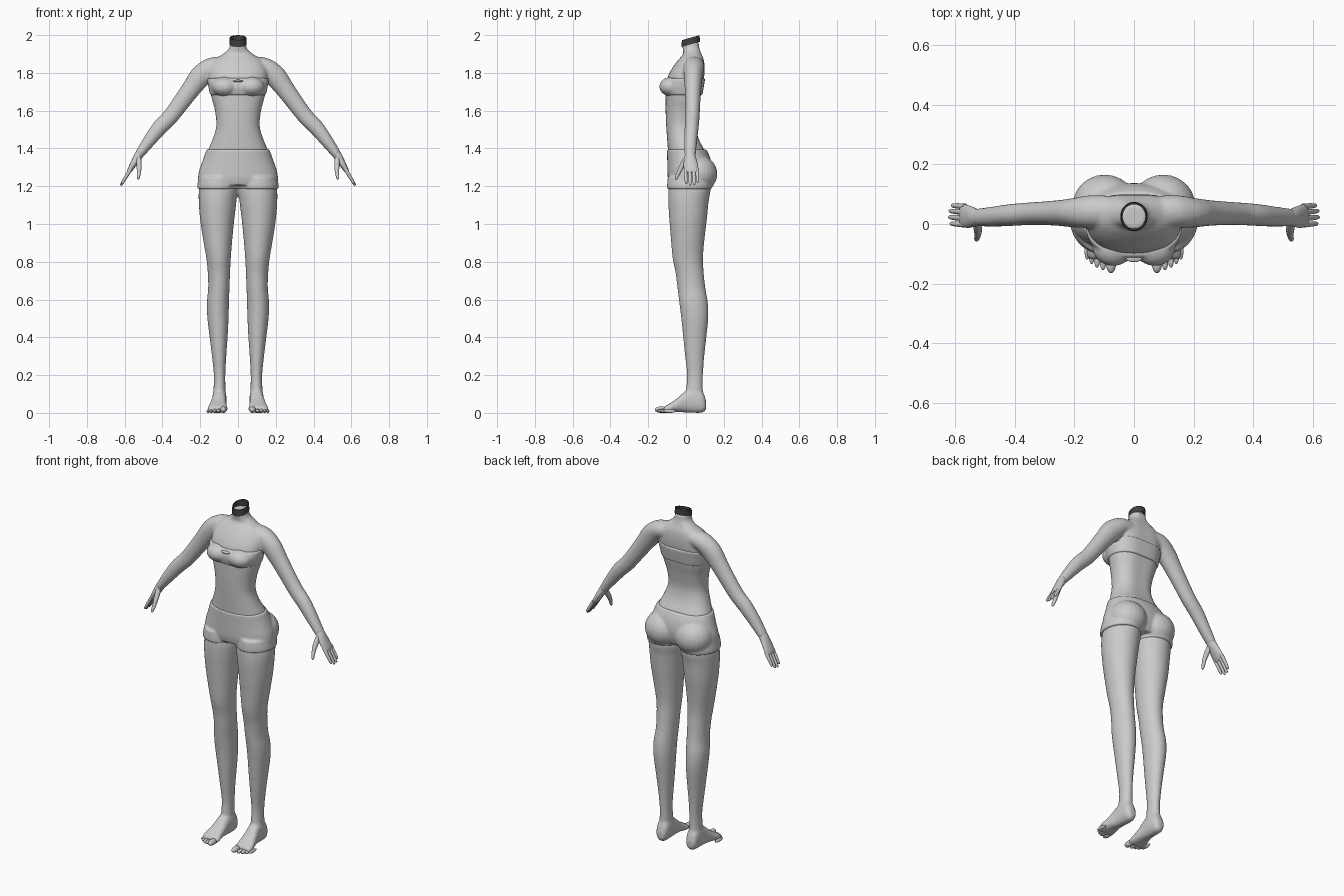
import bpy, bmesh, math
from mathutils import Vector, Matrix

if "Cube" in bpy.data.objects:
    bpy.data.objects.remove(bpy.data.objects["Cube"])


def material(name, value):
    mat = bpy.data.materials.new(name)
    mat.use_nodes = True
    colour = (value, value, value, 1)
    mat.diffuse_color = colour
    mat.node_tree.nodes["Principled BSDF"].inputs["Base Color"].default_value = colour
    return mat


LIGHT = material("light grey", 0.6)
DARK = material("dark grey", 0.05)
X, Y, Z = Vector((1, 0, 0)), Vector((0, 1, 0)), Vector((0, 0, 1))


def refine(rows, steps=4):
    """Pass a smooth curve through the rows of measurements."""
    out = []
    last = len(rows) - 1
    for i in range(last):
        quad = [rows[max(i - 1, 0)], rows[i], rows[i + 1], rows[min(i + 2, last)]]
        for k in range(steps):
            t = k / steps
            out.append([b + t * (c - a) / 2 + t * t * (a - 2.5 * b + 2 * c - d / 2)
                        + t ** 3 * (1.5 * (b - c) + (d - a) / 2)
                        for a, b, c, d in zip(*quad)])
    return out + [rows[last]]


def loft(bm, sections, power=1.0, groove=0.0, count=40, caps=True):
    """Skin a list of (centre, half width vector, half depth vector)."""
    rings = []
    for centre, u, v in sections:
        ring = []
        for k in range(count):
            a = math.tau * k / count
            c, s = math.cos(a), math.sin(a)
            depth = math.copysign(abs(s) ** power, s) * (1 - groove * max(s, 0) ** 12)
            width = math.copysign(abs(c) ** power, c)
            ring.append(bm.verts.new(centre + u * width + v * depth))
        rings.append(ring)
    for low, high in zip(rings, rings[1:]):
        for k in range(count):
            n = (k + 1) % count
            bm.faces.new((low[k], low[n], high[n], high[k]))
    if caps:
        bm.faces.new(rings[0])
        bm.faces.new(rings[-1])


def upright(bm, rows, side=1, grow=0.0, **options):
    """Rows of height, inner x, outer x, front y, back y."""
    loft(bm, [(Vector((side * (a + b) / 2, (f + k) / 2, z)),
               X * ((b - a) / 2 + grow), Y * ((k - f) / 2 + grow))
              for z, a, b, f, k in refine(rows)], **options)


def trunk(bm, rows, **options):
    """Rows of height, half width, front y, back y."""
    upright(bm, [(z, -w, w, f, k) for z, w, f, k in rows], **options)


def limb(bm, rows, side, count=24):
    """Rows of x, y, z, radius in the front plane, radius in depth."""
    rows = refine(rows)
    points = [Vector((side * r[0], r[1], r[2])) for r in rows]
    sections = []
    for i, (p, r) in enumerate(zip(points, rows)):
        t = (points[min(i + 1, len(points) - 1)] - points[max(i - 1, 0)]).normalized()
        v = (Y - t * Y.dot(t)).normalized()
        sections.append((p, v.cross(t) * r[3], v * r[4]))
    loft(bm, sections, count=count)


def blob(bm, centre, radii):
    bmesh.ops.create_uvsphere(bm, u_segments=24, v_segments=14, radius=1,
                              matrix=Matrix.Translation(centre) @ Matrix.Diagonal((*radii, 1)))


def finish(name, bm, mat=LIGHT, voxel=0.0, soften=6):
    bmesh.ops.recalc_face_normals(bm, faces=bm.faces)
    mesh = bpy.data.meshes.new(name)
    bm.to_mesh(mesh)
    bm.free()
    mesh.materials.append(mat)
    obj = bpy.data.objects.new(name, mesh)
    bpy.context.collection.objects.link(obj)
    if voxel:
        # Fuse overlapping volumes into one soft surface
        mod = obj.modifiers.new("fuse", 'REMESH')
        mod.mode = 'VOXEL'
        mod.voxel_size = voxel
        mod.use_smooth_shade = True
        mod = obj.modifiers.new("soften", 'SMOOTH')
        mod.factor = 0.5
        mod.iterations = soften
    else:
        bpy.ops.object.select_all(action='DESELECT')
        obj.select_set(True)
        bpy.context.view_layer.objects.active = obj
        bpy.ops.object.shade_smooth_by_angle(angle=math.radians(50))
    return obj


# Body: torso with neck, arms, legs and feet fused together
TORSO = [(1.22, .17, -.08, .11), (1.30, .185, -.09, .125), (1.38, .163, -.095, .11),
         (1.45, .134, -.1, .075), (1.52, .115, -.105, .06), (1.6, .122, -.108, .07),
         (1.66, .138, -.108, .083), (1.72, .15, -.108, .095), (1.78, .158, -.096, .105),
         (1.83, .15, -.07, .106), (1.87, .125, -.04, .1), (1.9, .08, -.015, .086),
         (1.93, .047, -.018, .075), (1.965, .043, -.021, .071)]
ARM = [(.08, .045, 1.84, .045, .05), (.14, .042, 1.83, .051, .055),
       (.195, .038, 1.785, .058, .05), (.245, .037, 1.72, .051, .044),
       (.30, .036, 1.645, .046, .04), (.357, .034, 1.57, .043, .038),
       (.415, .03, 1.51, .041, .037), (.47, .025, 1.44, .034, .034),
       (.525, .022, 1.365, .024, .03)]
LEG = [(.06, .066, .132, .0, .1), (.12, .066, .13, .0, .09), (.2, .067, .128, .005, .09),
       (.3, .062, .138, -.005, .097), (.4, .055, .15, -.015, .108),
       (.5, .05, .162, -.025, .118), (.58, .048, .165, -.035, .116),
       (.66, .045, .158, -.045, .103), (.74, .042, .16, -.055, .094),
       (.82, .038, .168, -.071, .09), (.92, .03, .185, -.08, .098),
       (1.02, .02, .2, -.088, .11), (1.12, .008, .208, -.094, .12),
       (1.19, .002, .206, -.092, .13), (1.27, .02, .19, -.08, .11)]
# Rows of y, centre x, half width, sole height, top height
FOOT = [(.107, .098, .018, .02, .06), (.09, .098, .033, .002, .11), (.05, .098, .037, 0, .14),
        (0, .1, .038, .002, .118), (-.05, .105, .045, .004, .075),
        (-.09, .108, .053, 0, .048), (-.118, .106, .05, 0, .032)]

bm = bmesh.new()
trunk(bm, TORSO, power=.9, groove=.09)
for side in (1, -1):
    limb(bm, ARM, side, count=32)
    upright(bm, LEG, side)
    loft(bm, [(Vector((side * x, y, (lo + hi) / 2)), X * w, Z * (hi - lo) / 2)
              for y, x, w, lo, hi in refine(FOOT)], power=.85)
finish("body", bm, voxel=.007, soften=8)

# Hands and toes
for side, label in ((1, "left"), (-1, "right")):
    bm = bmesh.new()
    limb(bm, [(.51, .022, 1.385, .022, .027), (.528, .022, 1.36, .023, .029),
              (.552, .024, 1.32, .018, .037), (.573, .028, 1.285, .013, .038),
              (.581, .029, 1.272, .007, .033)], side)
    for y, reach in ((-.002, .9), (.019, 1), (.04, .97), (.059, .82)):
        path = []
        for t, r in ((0, .01), (.4, .0095), (.8, .008), (.95, .006), (1, .002)):
            d = t * reach
            path.append((.567 + .054 * d, y + .004 * d, 1.293 - .09 * d, r, r))
        limb(bm, path, side, count=14)
    limb(bm, [(.526, .008, 1.352, .013, .016), (.524, -.018, 1.312, .014, .014),
              (.524, -.036, 1.278, .011, .011), (.528, -.051, 1.245, .008, .008),
              (.529, -.055, 1.235, .002, .002)], side, count=16)
    finish(label + "_hand", bm)

    bm = bmesh.new()
    for x, tip, r in ((.077, -.165, .017), (.104, -.155, .011), (.124, -.147, .0105),
                      (.142, -.135, .01), (.157, -.12, .0095)):
        blob(bm, (side * x, tip + .034, r), (r, .034, r))
    finish(label + "_toes", bm)

# Shorts: hips, two short legs and the seat
bm = bmesh.new()
trunk(bm, [(1.205, .212, -.088, .115), (1.24, .212, -.096, .13), (1.28, .207, -.098, .137),
           (1.32, .193, -.099, .135), (1.36, .179, -.1, .125), (1.395, .166, -.101, .108)],
      power=.92)
for side in (1, -1):
    upright(bm, [(1.185, .006, .21, -.094, .13), (1.21, .006, .209, -.094, .135),
                 (1.25, .012, .2, -.09, .13)], side, grow=.006)
    blob(bm, (side * .098, .062, 1.265), (.108, .104, .1))
finish("shorts", bm, voxel=.006)

# Bandeau top with a small fold in the middle
bm = bmesh.new()
trunk(bm, [(1.682, .147, -.114, .093), (1.72, .156, -.124, .1), (1.75, .161, -.12, .105),
           (1.772, .163, -.106, .108)], power=.88, groove=.06)
for side in (1, -1):
    blob(bm, (side * .07, -.077, 1.727), (.07, .064, .052))
finish("bandeau", bm, voxel=.006)
bm = bmesh.new()
blob(bm, (0, -.115, 1.757), (.028, .013, .007))
finish("bandeau_fold", bm)

# Slanted open collar around the neck
bm = bmesh.new()
slope = Z * .28
sections = []
for z, r in ((1.951, .046), (1.9865, .044), (1.9865, .038), (1.951, .038)):
    sections.append((Vector((0, .025, z)), X * r, (Y + slope) * (r + .003)))
loft(bm, sections, caps=False)
finish("neck_collar", bm, DARK)
